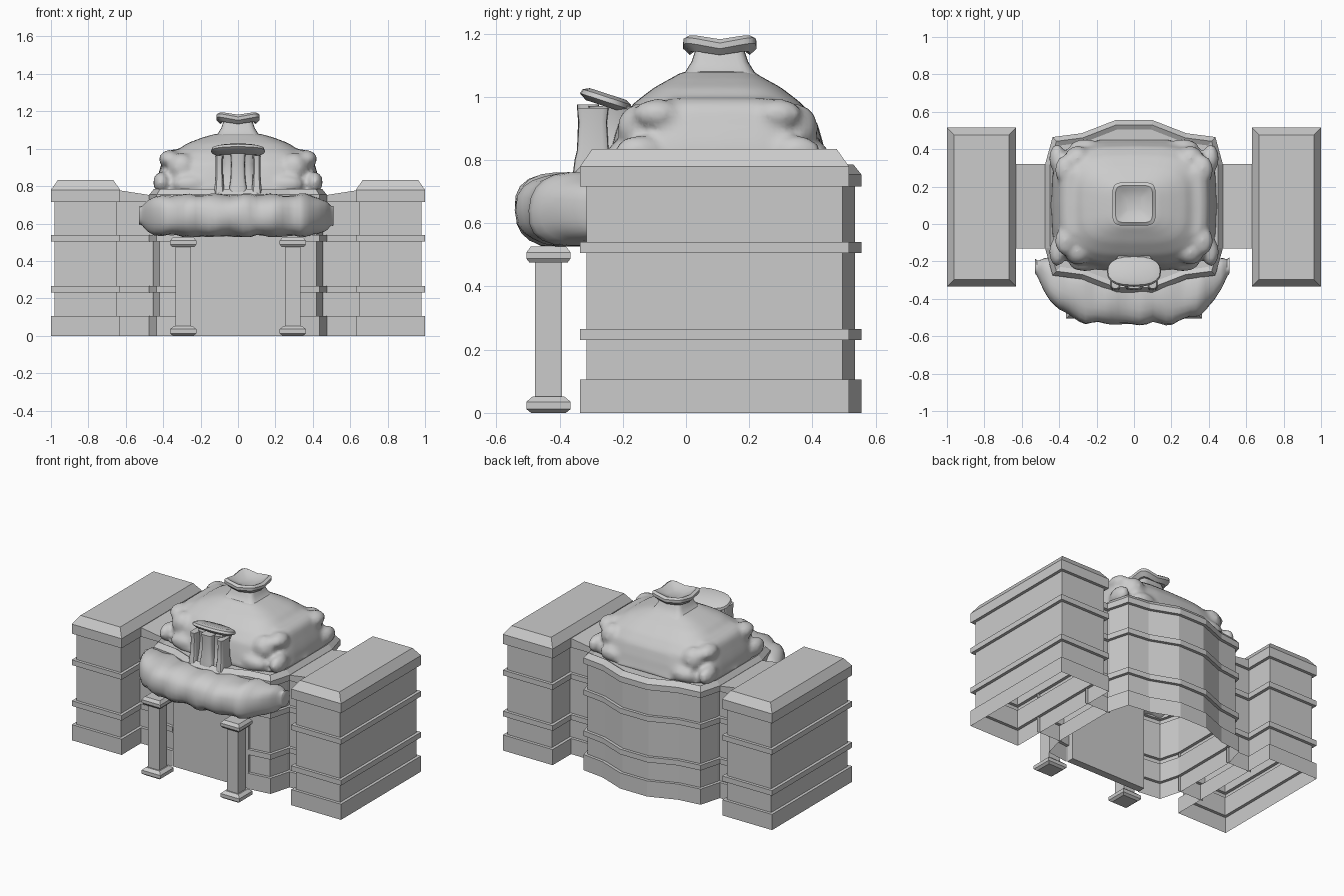
import bpy, bmesh, math, random
from mathutils import Vector, Matrix

if "Cube" in bpy.data.objects:
    bpy.data.objects.remove(bpy.data.objects["Cube"])

random.seed(4)
CY = 0.095  # depth centre of the main body


def finish(name, bm, smooth=None):
    bmesh.ops.recalc_face_normals(bm, faces=bm.faces)
    me = bpy.data.meshes.new(name)
    bm.to_mesh(me)
    bm.free()
    ob = bpy.data.objects.new(name, me)
    bpy.context.collection.objects.link(ob)
    if smooth:
        bpy.ops.object.select_all(action='DESELECT')
        ob.select_set(True)
        bpy.context.view_layer.objects.active = ob
        bpy.ops.object.shade_smooth_by_angle(angle=math.radians(smooth))
    return ob


def loft(rings, bottom=True, top=True, bm=None):
    bm = bm or bmesh.new()
    rows = [[bm.verts.new(p) for p in r] for r in rings]
    n = len(rows[0])
    for a, b in zip(rows, rows[1:]):
        for i in range(n):
            j = (i + 1) % n
            bm.faces.new((a[i], a[j], b[j], b[i]))
    if bottom:
        bm.faces.new(rows[0][::-1])
    if top:
        bm.faces.new(rows[-1])
    return bm


def inset(plan, d):
    # offset a counter-clockwise plan inwards with mitred corners
    out = []
    n = len(plan)
    for i in range(n):
        p, q, r = (Vector(plan[k % n]) for k in (i - 1, i, i + 1))
        e1, e2 = (q - p).normalized(), (r - q).normalized()
        n1, n2 = Vector((-e1.y, e1.x)), Vector((-e2.y, e2.x))
        m = (n1 + n2).normalized()
        out.append(q + m * (d / m.dot(n1)))
    return out


def rect(x0, x1, y0, y1):
    return [(x0, y0), (x1, y0), (x1, y1), (x0, y1)]


# banded wall profile (inset, height) shared by all masonry
WALL = [(0, 0), (0, .105), (.02, .105), (.02, .23), (0, .23), (0, .265), (.02, .265),
        (.02, .505), (0, .505), (0, .54), (.02, .54), (.02, .716), (0, .716)]


def masonry(plan, crown, cap=True):
    return loft([[(p.x, p.y, z) for p in inset(plan, d)] for d, z in WALL + crown],
                bottom=False, top=cap)


def superellipse(hx, hy, z, cy, n=32, e=.55, cx=0):
    pts = []
    for i in range(n):
        a = 2 * math.pi * i / n
        c, s = math.cos(a), math.sin(a)
        pts.append((cx + hx * math.copysign(abs(c) ** e, c),
                    cy + hy * math.copysign(abs(s) ** e, s), z))
    return pts


# side wings and the low open-ended links joining them to the body
for side, s in (("left", -1), ("right", 1)):
    x = sorted((s * .63, s * 1.0))
    finish(side + "_wing", masonry(rect(*x, -.335, .515), [(0, .78), (.038, .834)]))
    x = sorted((s * .44, s * .66))
    bm = masonry(rect(*x, -.13, .32), [(0, .75)])
    ends = []
    for f in bm.faces:
        xs = [abs(v.co.x) for v in f.verts]
        if max(xs) < .5 or min(xs) > .6:
            ends.append(f)
    bmesh.ops.delete(bm, geom=ends, context='FACES')
    for v in bm.verts:
        outer = abs(v.co.x) > .55
        v.co.x = s * (.65 if outer else .458)
        if v.co.z > .74 and outer:
            v.co.z = .78
    finish(side + "_link", bm)

# central body with bowed front and back, open at the doorway
quarter = [(.475, .32), (.435, .465), (.28, .485), (.1, .555)]
back = quarter + [(-x, y) for x, y in quarter[::-1]]
plan = back + [(-x, 2 * CY - y) for x, y in back]
bm = masonry(plan, [(0, .754), (.025, .785), (.05, .77), (.14, .77)], cap=False)
gone = [f for f in bm.faces if f.calc_center_median().z < .53
        and f.calc_center_median().y < -.22 and max(abs(v.co.x) for v in f.verts) < .30]
bmesh.ops.delete(bm, geom=gone, context='FACES')
finish("central_body", bm)

# entrance panel
bm = bmesh.new()
bmesh.ops.create_cube(bm, size=1, matrix=Matrix.Translation((0, -.265, .275))
                      @ Matrix.Diagonal((.56, .05, .55, 1)))
finish("entrance_panel", bm)

# square porch columns
COLUMN = [(.055, 0), (.07, .012), (.07, .035), (.05, .052), (.042, .052), (.042, .475),
          (.06, .475), (.07, .488), (.07, .508), (.055, .527)]
for side, s in (("left", -1), ("right", 1)):
    finish(side + "_column", loft([[(s * .293 + a * h, -.435 + b * h, z) for a, b in
           ((-1, -1), (1, -1), (1, 1), (-1, 1))] for h, z in COLUMN]))

# puffy, lumpy canopy over the entrance
rings = []
N, M = 44, 22
for i in range(N + 1):
    u = math.sin(math.pi * (i / N - .5))
    x = .52 * u - .01
    front = -.535 + .22 * abs(u) ** 4
    rear = -.22 + .09 * abs(u) ** 3
    k = max(.45, (1 - abs(u) ** 8) ** .5)
    lump = 1 + .045 * math.sin(x * 40) + random.uniform(-.03, .03)
    ring = []
    for j in range(M):
        a = 2 * math.pi * j / M
        c, s = math.cos(a), math.sin(a)
        l = lump + .03 * math.sin(3 * a + x * 27)
        y = (front + rear) / 2 + (rear - front) / 2 * math.copysign(abs(c) ** .85, c) * k * l
        z = .642 + .113 * math.copysign(abs(s) ** .8, s) * k * l
        ring.append((x, y, max(z, .527)))
    rings.append(ring)
finish("canopy", loft(rings), 50)

# domed roof, with bulging gables and scroll lumps blended into it
DOME = [(.45, .355, .765), (.435, .345, .80), (.42, .335, .85), (.39, .315, .92),
        (.345, .265, .98), (.27, .20, 1.03), (.19, .145, 1.06), (.12, .11, 1.08)]
bm = loft([superellipse(hx, hy, z, .1) for hx, hy, z in DOME])
GABLE = [(.14, .27, .77), (.13, .26, .85), (.11, .23, .92), (.095, .2, .97), (.06, .17, .995)]
for s in (-1, 1):
    loft([superellipse(hx, hy, z, .11, 24, .5, s * .3) for hx, hy, z in GABLE], bm=bm)
    for t in (-1, 1):
        for loc, size in (((s * .365, .1 + t * .19, .945), (.06, .08, .05)),
                          ((s * .41, .1 + t * .25, .82), (.045, .08, .06)),
                          ((s * .30, .1 + t * .25, .90), (.075, .07, .08)),
                          ((s * .26, .1 + t * .31, .81), (.09, .045, .05))):
            bmesh.ops.create_icosphere(bm, subdivisions=2, radius=1,
                                       matrix=Matrix.Translation(loc) @ Matrix.Diagonal((*size, 1)))
roof = finish("roof_dome", bm)
mod = roof.modifiers.new("blend", 'REMESH')
mod.mode = 'VOXEL'
mod.voxel_size = .016
mod.use_smooth_shade = True
mod = roof.modifiers.new("soften", 'SMOOTH')
mod.iterations = 4

# roof finial with flared, dished top
FINIAL = [(.15, 1.05), (.11, 1.078), (.09, 1.11), (.078, 1.145), (.095, 1.15), (.116, 1.17),
          (.116, 1.188), (.1, 1.2), (.075, 1.19), (.04, 1.178)]
bm = loft([superellipse(h, h, z, .107, 24, .35) for h, z in FINIAL])
for v in bm.verts:
    if v.co.z > 1.146:
        v.co.z += 1.6 * abs(v.co.x * (v.co.y - .107)) - .018
finish("roof_finial", bm, 35)

# front dormer: back block, posts and a tilted rounded hood
for name, x, y, hx, hy, h in (("dormer_core", 0, -.235, .10, .075, .97),
                              ("dormer_middle_post", 0, -.31, .04, .035, .975),
                              ("dormer_left_post", -.1, -.295, .022, .05, .965),
                              ("dormer_right_post", .1, -.295, .022, .05, .965)):
    finish(name, loft([superellipse(hx * k, hy * k, z, y, 16, .5, x) for k, z in
           ((1.25, .76), (1.15, .80), (1, .83), (.9, .92), (1, h))]), 40)
HOOD = [(.12, .06, -.015), (.145, .085, 0), (.14, .08, .015), (.11, .06, .025)]
bm = loft([superellipse(hx, hy, z, 0, 20, .8) for hx, hy, z in HOOD])
bmesh.ops.transform(bm, verts=bm.verts, matrix=Matrix.Translation((0, -.255, .985))
                    @ Matrix.Rotation(math.radians(-18), 4, 'X'))
finish("dormer_hood", bm, 35)
